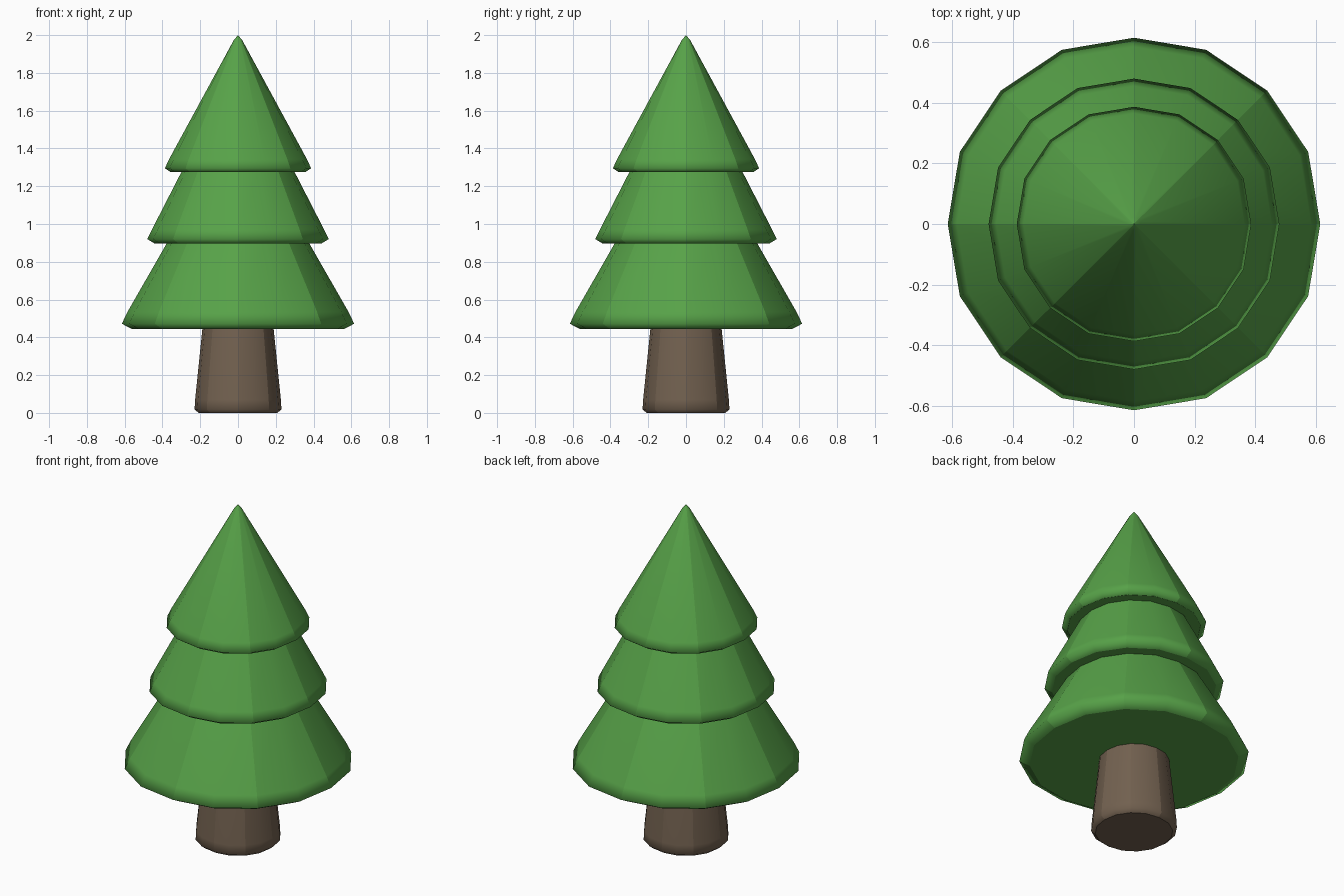
import bpy, bmesh, math

if "Cube" in bpy.data.objects:
    bpy.data.objects.remove(bpy.data.objects["Cube"])

SIDES = 16


def material(name, color):
    m = bpy.data.materials.new(name)
    m.diffuse_color = color
    m.use_nodes = True
    m.node_tree.nodes["Principled BSDF"].inputs["Base Color"].default_value = m.diffuse_color
    return m


def lathe(name, profile, mat):
    """Revolve (radius, z) points, bottom to top; caps both ends."""
    bm = bmesh.new()
    rings = []
    for r, z in profile:
        if r == 0:
            rings.append([bm.verts.new((0, 0, z))])
            continue
        ring = []
        for i in range(SIDES):
            # sides off the main axes bulge very slightly
            k = r * (1.0 if i % 4 == 0 else 1.012)
            a = math.tau * i / SIDES
            ring.append(bm.verts.new((k * math.cos(a), k * math.sin(a), z)))
        rings.append(ring)
    for a, b in zip(rings, rings[1:]):
        for i in range(SIDES):
            j = (i + 1) % SIDES
            if len(b) == 1:
                bm.faces.new((a[i], a[j], b[0]))
            else:
                bm.faces.new((a[i], a[j], b[j], b[i]))
            # crisp seam up every second side
            if i % 2 == 0:
                bm.edges.get((a[i], b[i % len(b)])).smooth = False
    caps = [bm.faces.new(rings[0][::-1])]
    if len(rings[-1]) > 1:
        caps.append(bm.faces.new(rings[-1]))
    for f in bm.faces:
        f.smooth = f not in caps
    mesh = bpy.data.meshes.new(name)
    bm.to_mesh(mesh)
    bm.free()
    mesh.materials.append(mat)
    ob = bpy.data.objects.new(name, mesh)
    bpy.context.collection.objects.link(ob)
    return ob


green = material("foliage_green", (0.095, 0.36, 0.065, 1))
brown = material("bark_brown", (0.17, 0.12, 0.08, 1))

# Trunk, tapered with a rounded foot
lathe("trunk", [(0.208, 0), (0.23, 0.018), (0.227, 0.07), (0.187, 0.46)], brown)

# Foliage tiers, each with a chamfered rim
lathe("lower_foliage", [(0.56, 0.443), (0.615, 0.472), (0.585, 0.535),
                        (0.37, 0.91)], green)
lathe("middle_foliage", [(0.44, 0.896), (0.48, 0.92), (0.455, 0.972),
                         (0.292, 1.29)], green)
lathe("upper_foliage", [(0.357, 1.275), (0.387, 1.295), (0.365, 1.343),
                        (0.022, 1.974), (0, 2.0)], green)
